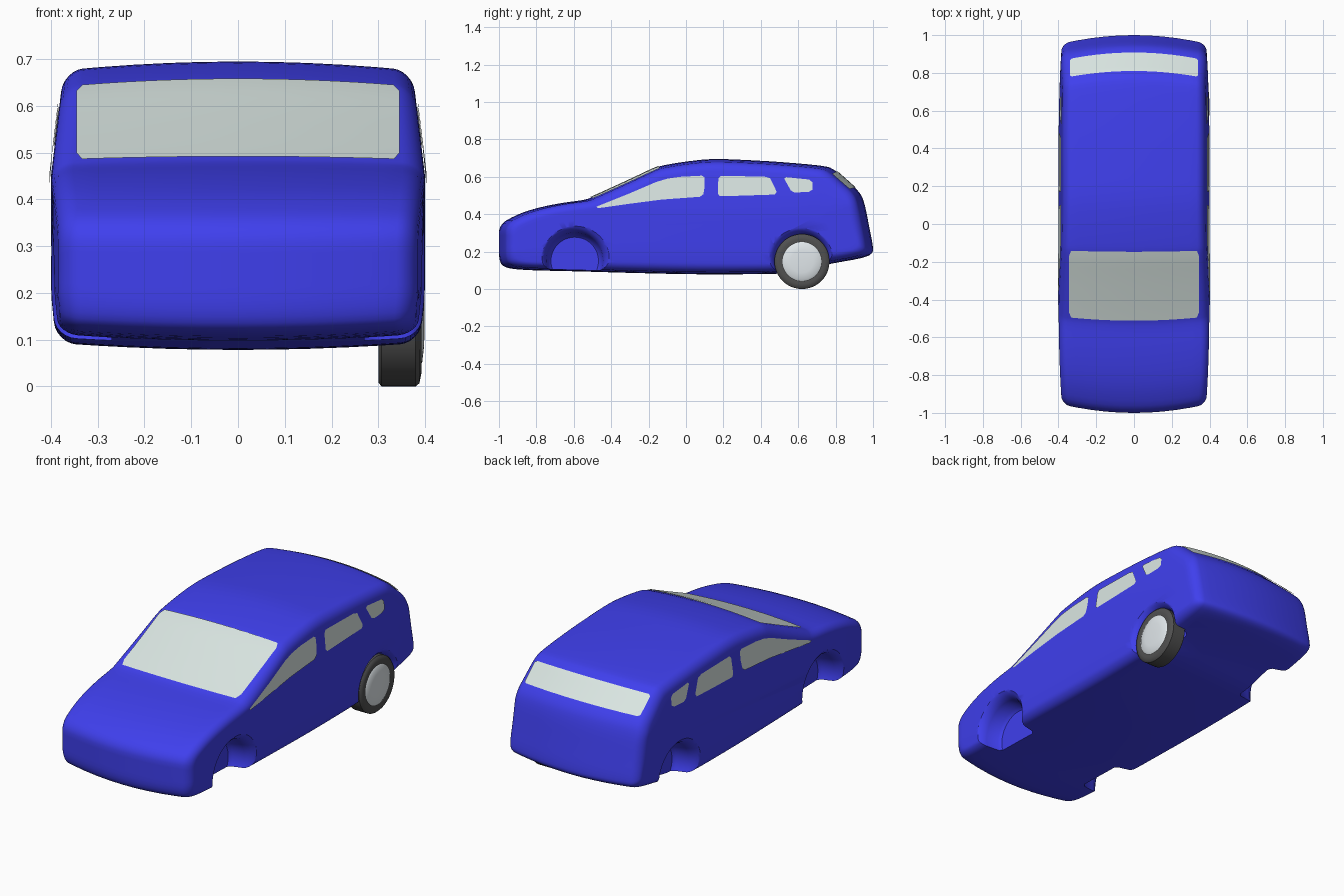
import bpy, bmesh
from math import sin, cos, pi, hypot

if "Cube" in bpy.data.objects:
    bpy.data.objects.remove(bpy.data.objects["Cube"])


def material(name, rgb):
    m = bpy.data.materials.new(name)
    m.diffuse_color = (*rgb, 1)
    m.use_nodes = True
    m.node_tree.nodes["Principled BSDF"].inputs["Base Color"].default_value = m.diffuse_color
    return m


BLUE = material("blue_paint", (0.05, 0.05, 0.85))
GLASS = material("glass", (0.70, 0.79, 0.76))
RUBBER = material("rubber", (0.08, 0.08, 0.08))
METAL = material("metal", (0.75, 0.80, 0.83))


def make(name, verts, faces, mat=None, angle=40):
    me = bpy.data.meshes.new(name)
    me.from_pydata(verts, [], faces)
    bm = bmesh.new()
    bm.from_mesh(me)
    bmesh.ops.recalc_face_normals(bm, faces=bm.faces)
    bm.to_mesh(me)
    bm.free()
    ob = bpy.data.objects.new(name, me)
    bpy.context.collection.objects.link(ob)
    if mat:
        me.materials.append(mat)
    smooth(ob, angle)
    return ob


def smooth(ob, angle=40):
    bpy.ops.object.select_all(action='DESELECT')
    ob.select_set(True)
    bpy.context.view_layer.objects.active = ob
    bpy.ops.object.shade_smooth_by_angle(angle=angle * pi / 180)


def chaikin(pts):
    out = []
    for (a, b), (c, d) in zip(pts, pts[1:] + pts[:1]):
        out += [(a * .75 + c * .25, b * .75 + d * .25), (a * .25 + c * .75, b * .25 + d * .75)]
    return out


# Side outline (y, z): bonnet, windscreen, roof, tail, underside
outline = [(-1, .15), (-1, .25), (-1, .345), (-.9, .40), (-.8, .433), (-.67, .46), (-.54, .476),
           (-.5, .492), (-.3, .583), (-.16, .65), (-.12, .662), (0, .682), (.14, .697), (.3, .691),
           (.5, .68), (.74, .659), (.79, .642), (.87, .57), (.93, .517), (.955, .46), (.98, .33),
           (1, .23), (1, .19), (.95, .166), (.8, .14), (.7, .12), (.58, .085), (.45, .08), (.2, .078),
           (0, .079), (-.3, .086), (-.6, .095), (-.85, .10), (-.97, .112)]
profile = chaikin(chaikin(outline))
top_line = sorted(p for p in profile if p[1] > .33)


def half_width(y, z):
    return .4 - .022 * abs(y) ** 4 - .12 * max(0, z - .45) - .1 * max(0, .2 - z)


def crown(y, z, s):
    return y * (1 - .045 * s * s), .35 + (z - .35) * (1 - .055 * s * s)


def top_z(y):
    for (a, b), (c, d) in zip(top_line, top_line[1:]):
        if a <= y <= c:
            return b + (d - b) * (y - a) / max(c - a, 1e-6)
    return top_line[-1][1]


# Body shell: outline carried across the width, rounded at the shoulder, then drawn in to close each side
R, S0 = .045, .89
half = [(s, 0, 0) for s in (.2, .4, .6, .78, S0)]
half += [(S0 + (1 - S0) * sin(a), R * (1 - cos(a)), 0) for a in (k * pi / 12 for k in range(1, 7))]
half += [(1, R, t) for t in (.12, .3, .55, .8)]
rings = [(-s, d, t) for s, d, t in reversed(half)] + [(0, 0, 0)] + half
verts, faces, n = [], [], len(profile)
for s, d, t in rings:
    for y, z in profile:
        y, z = crown(y, z, s)
        dy, dz = -.2 * y, .29 + .05 * y - z
        length = hypot(dy, dz)
        f = d / length
        f += (1 - f) * t
        y, z = y + dy * f, z + dz * f
        verts.append((s * half_width(y, z), y, z))
for r in range(len(rings) - 1):
    for i in range(n):
        j = (i + 1) % n
        faces.append((r * n + i, r * n + j, (r + 1) * n + j, (r + 1) * n + i))
faces += [tuple(range(n)), tuple(range((len(rings) - 1) * n, len(rings) * n))]
body = make("body", verts, faces, BLUE)


def lathe(name, prof, y, z, mat=None, seg=48, side=1):
    """Revolve (x, radius) points about an axle running along x."""
    v = [(side * x, y + r * cos(2 * pi * k / seg), z + r * sin(2 * pi * k / seg))
         for x, r in prof for k in range(seg)]
    f = [(a * seg + k, a * seg + (k + 1) % seg, (a + 1) * seg + (k + 1) % seg, (a + 1) * seg + k)
         for a in range(len(prof) - 1) for k in range(seg)]
    f += [tuple(range(seg)), tuple(range((len(prof) - 1) * seg, len(prof) * seg))]
    return make(name, v, f, mat)


# Wheel arches: flared pockets cut in all four corners
for side in (1, -1):
    for y, r in ((-.595, .182), (.62, .172)):
        arch = [(.27, r - .055), (.285, r - .04), (.35, r - .03), (.375, r - .02),
                (.39, r - .006), (.40, r + .008), (.45, r + .03)]
        cutter = lathe("arch_cutter", arch, y, .15, side=side)
        cutter.hide_render = True
        mod = body.modifiers.new("arch", 'BOOLEAN')
        mod.operation, mod.object, mod.solver = 'DIFFERENCE', cutter, 'EXACT'
        bpy.ops.object.select_all(action='DESELECT')
        body.select_set(True)
        bpy.context.view_layer.objects.active = body
        # keep the cut ahead of the smoothing
        bpy.ops.object.modifier_move_to_index(modifier=mod.name, index=0)
        bpy.ops.object.modifier_apply(modifier=mod.name)
        bpy.data.objects.remove(cutter)
smooth(body)


# Windscreen and rear window: patches following the crowned body
def end_window(name, y0, y1, xmax, ny=12, nx=16):
    v, f = [], []
    for i in range(ny + 1):
        inset = .012 if i in (0, ny) else 0
        for j in range(nx + 1):
            x = (xmax - inset) * (2 * j / nx - 1)
            y = y0 + (y1 - y0) * i / ny
            z = top_z(y)
            s = x / half_width(y, z)
            y, z = crown(y, z, s)
            v.append((x, y + (.003 if y > 0 else -.002), z + .004))
    for i in range(ny):
        for j in range(nx):
            a = i * (nx + 1) + j
            f.append((a, a + 1, a + nx + 2, a + nx + 1))
    return make(name, v, f, GLASS)


end_window("windscreen", -.51, -.145, .345)
end_window("rear_window", .807, .905, .34)

# Side windows, both sides
side_windows = {
    "front_side_window": [(-.48, .44), (-.3, .512), (-.16, .572), (-.1, .59), (-.03, .6), (.085, .606), (.1, .597),
                          (.1, .55), (.093, .507), (.075, .493), (-.13, .478), (-.3, .456), (-.47, .432)],
    "middle_side_window": [(.17, .51), (.173, .59), (.185, .605), (.42, .601), (.45, .592),
                           (.485, .52), (.475, .505), (.3, .499), (.18, .496)],
    "rear_side_window": [(.525, .59), (.535, .598), (.66, .585), (.676, .57), (.676, .53),
                         (.655, .519), (.58, .516), (.56, .527)]}
for name, pts in side_windows.items():
    for side, label in ((1, "right_"), (-1, "left_")):
        make(label + name, [(side * (half_width(y, z) + .004), y, z) for y, z in pts],
             [tuple(range(len(pts)))], GLASS)

# The single rear right wheel
lathe("rear_tyre", [(.30, .10), (.30, .138), (.307, .147), (.38, .147), (.388, .14), (.392, .12), (.388, .103)],
      .62, .147, RUBBER)
lathe("rear_hub", [(.36, .105), (.388, .105), (.394, .095), (.398, .06), (.399, .02)], .62, .147, METAL)
